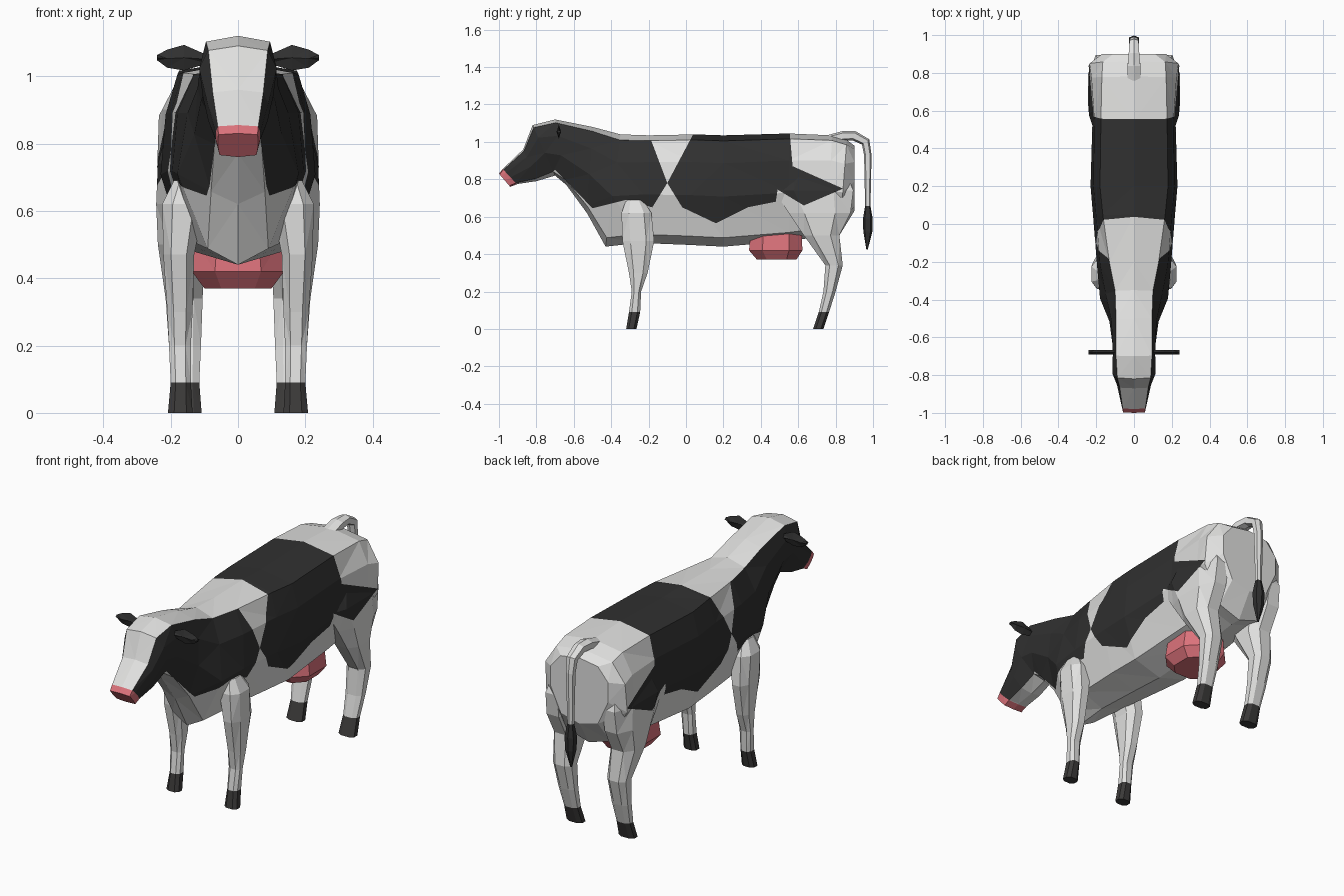
import bpy
import bmesh
from mathutils import Vector
from mathutils.geometry import intersect_point_line

cube = bpy.data.objects.get("Cube")
if cube:
    bpy.data.objects.remove(cube)


def material(name, r, g, b):
    m = bpy.data.materials.new(name)
    m.use_nodes = True
    m.diffuse_color = (r, g, b, 1)
    m.node_tree.nodes["Principled BSDF"].inputs["Base Color"].default_value = (r, g, b, 1)
    return m


WHITE, BLACK, PINK, HOOF = range(4)
PALETTE = [
    material("white_hide", 0.75, 0.75, 0.74),
    material("black_hide", 0.03, 0.03, 0.03),
    material("pink_skin", 0.72, 0.17, 0.2),
    material("dark_hoof", 0.045, 0.043, 0.042),
]

# Outlines of the dark patches, as (y, z) seen from the side
NECK_PATCH = [(-1.05, 0.93), (-0.91, 0.78), (-0.77, 0.8), (-0.7, 0.85), (-0.62, 0.77),
              (-0.5, 0.645), (-0.32, 0.69), (-0.18, 0.65), (-0.1, 0.78), (-0.24, 1.15),
              (-1.05, 1.15)]
FLANK_PATCH = [(0.07, 1.1), (-0.1, 0.78), (-0.02, 0.65), (0.16, 0.565), (0.33, 0.65),
               (0.48, 0.68), (0.49, 0.745), (0.63, 0.66), (0.84, 0.75), (0.57, 0.87),
               (0.55, 1.1)]


def edges_of(poly):
    return list(zip(poly, poly[1:] + poly[:1]))


def inside(poly, y, z):
    hit = False
    for (ay, az), (by, bz) in edges_of(poly):
        if (az > z) != (bz > z) and y < ay + (z - az) * (by - ay) / (bz - az):
            hit = not hit
    return hit


def cut_patch(bm, poly):
    """Cut the faces along each edge of a patch outline."""
    for (ay, az), (by, bz) in edges_of(poly):
        near = []
        for f in bm.faces:
            ys = [v.co.y for v in f.verts]
            zs = [v.co.z for v in f.verts]
            if (max(ys) > min(ay, by) and min(ys) < max(ay, by)
                    and max(zs) > min(az, bz) and min(zs) < max(az, bz)):
                near.append(f)
        parts = set(near)
        for f in near:
            parts.update(f.edges)
            parts.update(f.verts)
        if near:
            bmesh.ops.bisect_plane(bm, geom=list(parts), dist=0.0001,
                                   plane_co=(0, ay, az), plane_no=(0, az - bz, by - ay))


def loft(name, rings, rule, patches=()):
    """Skin a list of closed rings, cap the ends and colour faces by a rule."""
    bm = bmesh.new()
    loops = [[bm.verts.new(p) for p in ring] for ring in rings]
    n = len(loops[0])
    for a, b in zip(loops, loops[1:]):
        for i in range(n):
            j = (i + 1) % n
            bm.faces.new((a[i], a[j], b[j], b[i]))
    bm.faces.new(loops[0])
    bm.faces.new(loops[-1])
    bmesh.ops.recalc_face_normals(bm, faces=bm.faces)
    bmesh.ops.triangulate(bm, faces=bm.faces)
    for poly in patches:
        cut_patch(bm, poly)
    bm.normal_update()
    for f in bm.faces:
        f.material_index = rule(f.calc_center_median(), f.normal)
    mesh = bpy.data.meshes.new(name)
    bm.to_mesh(mesh)
    bm.free()
    for m in PALETTE:
        mesh.materials.append(m)
    obj = bpy.data.objects.new(name, mesh)
    bpy.context.collection.objects.link(obj)
    return obj


def plain(index):
    return lambda c, n: index


def body_rule(c, n):
    if c.z + 1.07 * c.y < -0.195:
        return PINK
    if inside(FLANK_PATCH, c.y, c.z):
        return BLACK
    if abs(n.x) > 0.45 and inside(NECK_PATCH, c.y, c.z):
        return BLACK
    return WHITE


def leg_rule(c, n):
    if c.z < 0.09:
        return HOOF
    return BLACK if inside(FLANK_PATCH, c.y, c.z) else WHITE


# Body, neck and head: top y, z, bottom y, z, then four half widths going down
SECTIONS = [
    (-1, .83, -.94, .76, .058, .06, .06, .055),
    (-.98, .855, -.9, .775, .06, .066, .066, .055),
    (-.87, .96, -.8, .79, .075, .09, .088, .06),
    (-.82, 1.09, -.7, .82, .088, .115, .105, .06),
    (-.7, 1.12, -.64, .77, .095, .112, .11, .07),
    (-.5, 1.08, -.53, .62, .095, .12, .13, .08),
    (-.35, 1.04, -.43, .44, .1, .15, .18, .09),
    (-.2, 1.035, -.25, .46, .13, .18, .195, .13),
    (.05, 1.04, 0, .45, .165, .2, .215, .15),
    (.2, 1.035, .2, .44, .18, .215, .23, .16),
    (.55, 1.045, .55, .47, .175, .21, .22, .15),
    (.78, 1.035, .76, .5, .17, .225, .235, .14),
    (.86, 1.01, .82, .5, .165, .235, .24, .13),
    (.9, .98, .9, .63, .11, .17, .17, .11),
]


def body_ring(yt, zt, yb, zb, *widths):
    half = [(w, yt + (yb - yt) * t, zt + (zb - zt) * t)
            for w, t in zip(widths, (0.05, 0.25, 0.55, 0.92))]
    other = [(-x, y, z) for x, y, z in reversed(half)]
    return [(0, yt, zt)] + half + [(0, yb, zb)] + other


loft("body", [body_ring(*s) for s in SECTIONS], body_rule, (NECK_PATCH, FLANK_PATCH))


# Legs and udder are stacks of chamfered boxes: z, y range, x range
def box_ring(z, y0, y1, x0, x1, side=1, cut=0.25):
    dy, dx = (y1 - y0) * cut, (x1 - x0) * cut
    pts = [(x0 + dx, y0), (x1 - dx, y0), (x1, y0 + dy), (x1, y1 - dy),
           (x1 - dx, y1), (x0 + dx, y1), (x0, y1 - dy), (x0, y0 + dy)]
    return [(side * x, y, z) for x, y in pts]


FRONT_LEG = [
    (.69, -.32, -.23, .12, .19), (.62, -.345, -.185, .1, .225),
    (.47, -.34, -.17, .13, .222), (.3, -.305, -.205, .135, .21),
    (.2, -.29, -.24, .14, .205), (.09, -.305, -.245, .14, .2), (0, -.32, -.265, .135, .208),
]
BACK_LEG = [
    (.92, .58, .82, .08, .19), (.74, .47, .895, .1, .238), (.62, .55, .88, .1, .243),
    (.5, .63, .82, .1, .238), (.34, .745, .838, .105, .215),
    (.2, .735, .8, .11, .205), (.09, .71, .765, .115, .195), (0, .68, .735, .108, .2),
]
for side, label in ((1, "left"), (-1, "right")):
    loft(label + "_front_leg", [box_ring(*r, side) for r in FRONT_LEG], leg_rule)
    loft(label + "_back_leg", [box_ring(*r, side) for r in BACK_LEG], leg_rule, (FLANK_PATCH,))
    # Ear: flat leaf growing sideways, as x, middle z, half height
    leaf = [(.09, 1.05, .012), (.16, 1.055, .038), (.21, 1.052, .027), (.24, 1.055, .008)]
    loft(label + "_ear",
         [[(side * x, -.68, z + h), (side * x, -.692, z), (side * x, -.68, z - h),
           (side * x, -.668, z)] for x, z, h in leaf], plain(BLACK))

UDDER = [(.51, .345, .62, -.125, .125), (.42, .337, .622, -.137, .137),
         (.37, .38, .59, -.1, .1)]
loft("udder", [box_ring(*r) for r in UDDER], plain(PINK))


# Tail: square tube along a path of y, z, half width
def tube(path):
    rings = []
    for i, (y, z, w) in enumerate(path):
        a, b = path[max(i - 1, 0)], path[min(i + 1, len(path) - 1)]
        along = Vector((0, b[0] - a[0], b[1] - a[1])).normalized()
        out = along.cross(Vector((1, 0, 0))) * min(w, 0.026)
        here, wide = Vector((0, y, z)), Vector((w, 0, 0))
        rings.append([here + wide + out * 0.6, here + out, here - wide + out * 0.6,
                      here - wide - out * 0.6, here - out, here + wide - out * 0.6])
    return rings


loft("tail", tube([(.76, 1.01, .036), (.84, 1.032, .034), (.9, 1.032, .028),
                   (.96, 1.0, .024), (.972, .93, .02), (.972, .64, .014)]), plain(WHITE))
loft("tail_tuft", tube([(.972, .66, .014), (.972, .59, .026), (.972, .52, .024),
                        (.968, .425, .004)]), plain(BLACK))
